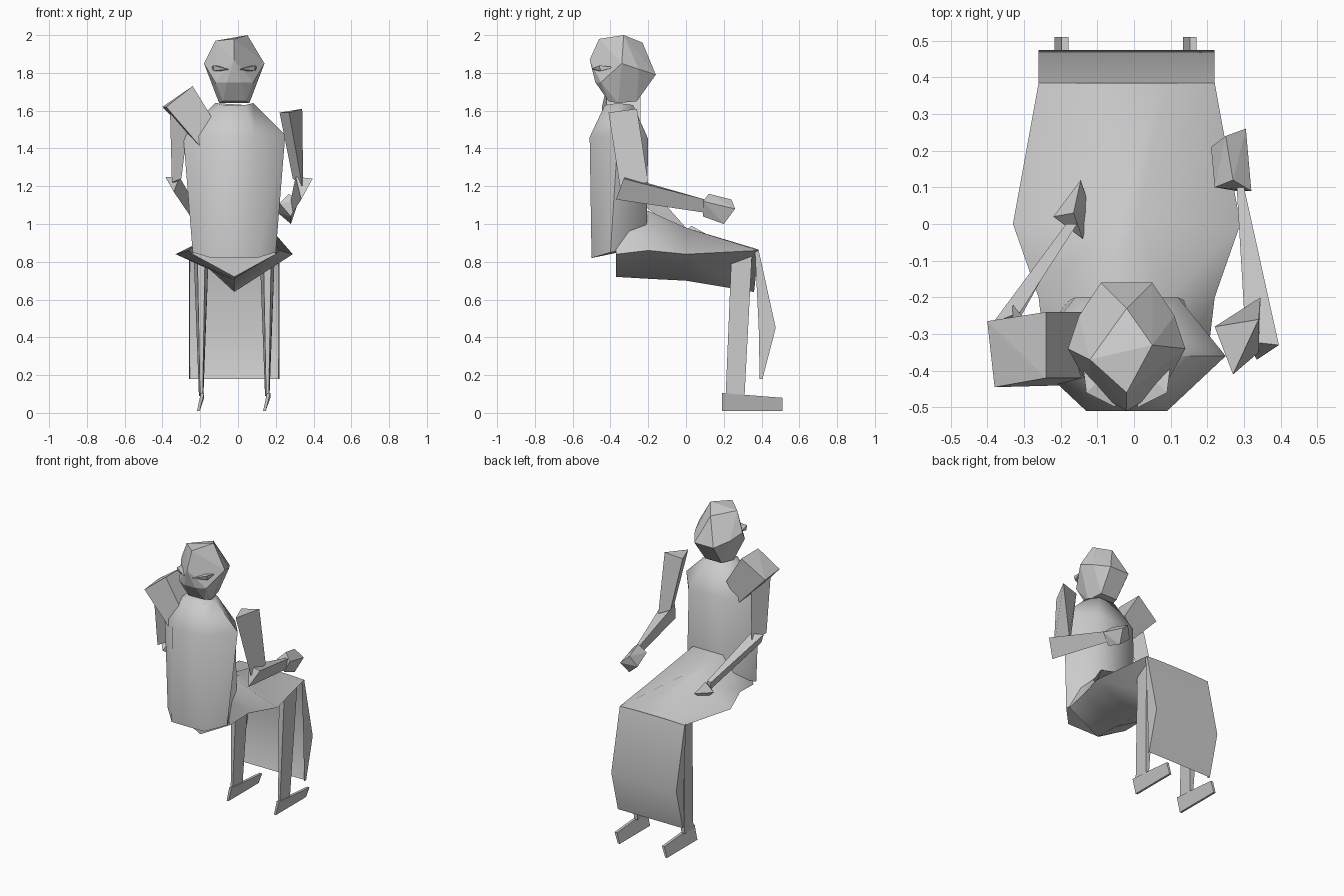
import bpy, bmesh, math


def finish(name, bm, smooth=False):
    bmesh.ops.remove_doubles(bm, verts=bm.verts, dist=0.0005)
    bmesh.ops.recalc_face_normals(bm, faces=bm.faces)
    me = bpy.data.meshes.new(name)
    bm.to_mesh(me)
    bm.free()
    ob = bpy.data.objects.new(name, me)
    bpy.context.collection.objects.link(ob)
    if smooth:
        bpy.context.view_layer.objects.active = ob
        ob.select_set(True)
        bpy.ops.object.shade_smooth_by_angle(angle=math.radians(62))
        ob.select_set(False)
    return ob


def loft(name, rings, smooth=False, caps=True, closed=True):
    """Skin matching cross-sections."""
    bm = bmesh.new()
    vs = [[bm.verts.new(p) for p in r] for r in rings]
    n = len(rings[0])
    for a, b in zip(vs, vs[1:]):
        for i in range(n if closed else n - 1):
            j = (i + 1) % n
            bm.faces.new((a[i], a[j], b[j], b[i]))
    if caps:
        bm.faces.new(vs[0])
        bm.faces.new(vs[-1])
    return finish(name, bm, smooth)


def hull(name, pts, smooth=False):
    """Faceted convex solid."""
    bm = bmesh.new()
    for p in pts:
        bm.verts.new(p)
    bmesh.ops.convex_hull(bm, input=bm.verts)
    bmesh.ops.dissolve_limit(bm, angle_limit=0.05, verts=bm.verts, edges=bm.edges)
    return finish(name, bm, smooth)


CX = -0.02  # body centre line


def sym(pts):
    return [(CX + s * x, y, z) for x, y, z in pts for s in ((-1, 1) if x else (1,))]


def hexring(wb, ws, wf, yb, ys, yf, zb, zs, zf):
    """Six-sided body section: back pair, side pair, front pair."""
    return [(CX - wb, yb, zb), (CX + wb, yb, zb), (CX + ws, ys, zs),
            (CX + wf, yf, zf), (CX - wf, yf, zf), (CX - ws, ys, zs)]


# Torso with sloping shoulders running straight up to the chin
loft("torso", [
    hexring(0.12, 0.22, 0.16, -0.50, -0.40, -0.21, 0.82, 0.85, 0.88),
    hexring(0.11, 0.27, 0.14, -0.51, -0.36, -0.20, 1.46, 1.47, 1.45),
    hexring(0.06, 0.10, 0.06, -0.43, -0.36, -0.28, 1.63, 1.64, 1.63)], smooth=True)

# Head
hull("head", sym([
    (0.06, -0.26, 1.65), (0.08, -0.36, 1.64), (0.07, -0.16, 1.79),
    (0.13, -0.25, 1.82), (0.16, -0.34, 1.85), (0.10, -0.45, 1.75),
    (0.04, -0.48, 1.75), (0.06, -0.41, 1.65),
    (0, -0.51, 1.87), (0, -0.46, 1.98), (0, -0.23, 1.96)])
    + [(-0.12, -0.37, 1.97), (0.05, -0.33, 2.0)], smooth=False)
# Small hair slats lying on the back of the head
for s, side in ((-1, "left"), (1, "right")):
    hull(side + "_hair_slat", [(CX + s * x, y, z) for x, y, z in (
        (0.03, -0.50, 1.82), (0.11, -0.46, 1.84), (0.11, -0.45, 1.81),
        (0.03, -0.47, 1.81), (0.12, -0.38, 1.83), (0.03, -0.38, 1.83))])


def lap_ring(y, w, ze, wt, zt, zb, yb):
    return [(CX - w, y, ze), (CX - wt, y, zt), (CX + wt, y, zt),
            (CX + w, y, ze), (CX, yb, zb)]


# Skirt over the thighs
loft("skirt_lap", [
    lap_ring(-0.37, 0.22, 0.84, 0.15, 1.03, 0.72, -0.37),
    lap_ring(-0.20, 0.24, 0.86, 0.11, 1.07, 0.71, -0.20),
    lap_ring(0.0, 0.31, 0.84, 0.03, 0.98, 0.70, 0.0),
    lap_ring(0.385, 0.24, 0.86, 0.10, 0.865, 0.64, 0.36)], smooth=True)

# Hanging front of the skirt, with narrow returns at both sides
hang = [(0.385, 0.86, 0.365), (0.475, 0.45, 0.385), (0.405, 0.18, 0.39)]
loft("skirt_front", [[(CX - 0.235, yi, z), (CX - 0.24, y, z),
                      (CX + 0.24, y, z), (CX + 0.235, yi, z)]
                     for y, z, yi in hang], smooth=True, caps=False, closed=False)

# Legs and feet
for x, side, s in ((-0.195, "left", -1), (0.155, "right", 1)):
    loft(side + "_leg", [
        [(x - 0.006, 0.21, 0.09), (x + 0.008, 0.21, 0.09), (x + 0.012, 0.31, 0.09), (x - 0.012, 0.31, 0.09)],
        [(x - 0.02, 0.24, 0.82), (x + 0.02, 0.24, 0.82), (x + 0.04, 0.35, 0.85), (x - 0.04, 0.35, 0.85)]])
    loft(side + "_foot", [
        [(x - 0.022, y, 0.01), (x - 0.008, y, 0.01), (x + 0.016, y, zt), (x - 0.002, y, zt)]
        for y, zt in ((0.19, 0.105), (0.51, 0.08))])

# Right arm, bent forward
loft("right_upper_arm", [
    [(0.22, -0.28, 1.59), (0.34, -0.26, 1.61), (0.27, -0.41, 1.59)],
    [(0.29, -0.25, 1.24), (0.345, -0.20, 1.22), (0.34, -0.35, 1.20)]])
loft("right_forearm", [
    [(0.395, -0.33, 1.24), (0.305, -0.32, 1.25), (0.335, -0.37, 1.13)],
    [(0.30, 0.10, 1.13), (0.28, 0.10, 1.13), (0.29, 0.10, 1.06)]])
hull("right_hand", [
    (0.22, 0.10, 1.11), (0.27, 0.12, 1.16), (0.32, 0.09, 1.12), (0.28, 0.09, 1.04),
    (0.21, 0.21, 1.06), (0.25, 0.24, 1.13), (0.305, 0.26, 1.08), (0.28, 0.20, 1.00)])

# Left arm with boxy shoulder piece
hull("left_shoulder_block", [
    (-0.38, -0.445, 1.62), (-0.24, -0.42, 1.73), (-0.24, -0.24, 1.73), (-0.40, -0.265, 1.62),
    (-0.20, -0.44, 1.41), (-0.13, -0.42, 1.55), (-0.13, -0.24, 1.55), (-0.20, -0.26, 1.41)])
loft("left_upper_arm", [
    [(-0.36, -0.38, 1.60), (-0.26, -0.40, 1.56), (-0.29, -0.27, 1.56)],
    [(-0.35, -0.35, 1.22), (-0.30, -0.31, 1.24), (-0.33, -0.22, 1.22)]])
loft("left_forearm", [
    [(-0.385, -0.27, 1.25), (-0.31, -0.24, 1.25), (-0.34, -0.31, 1.17)],
    [(-0.185, 0.0, 0.98), (-0.155, 0.0, 0.98), (-0.17, 0.0, 0.92)]])
hull("left_hand", [
    (-0.22, 0.02, 0.93), (-0.145, 0.12, 0.94), (-0.12, 0.04, 0.91),
    (-0.14, -0.04, 0.94), (-0.165, 0.03, 0.99), (-0.15, 0.03, 0.87)])
